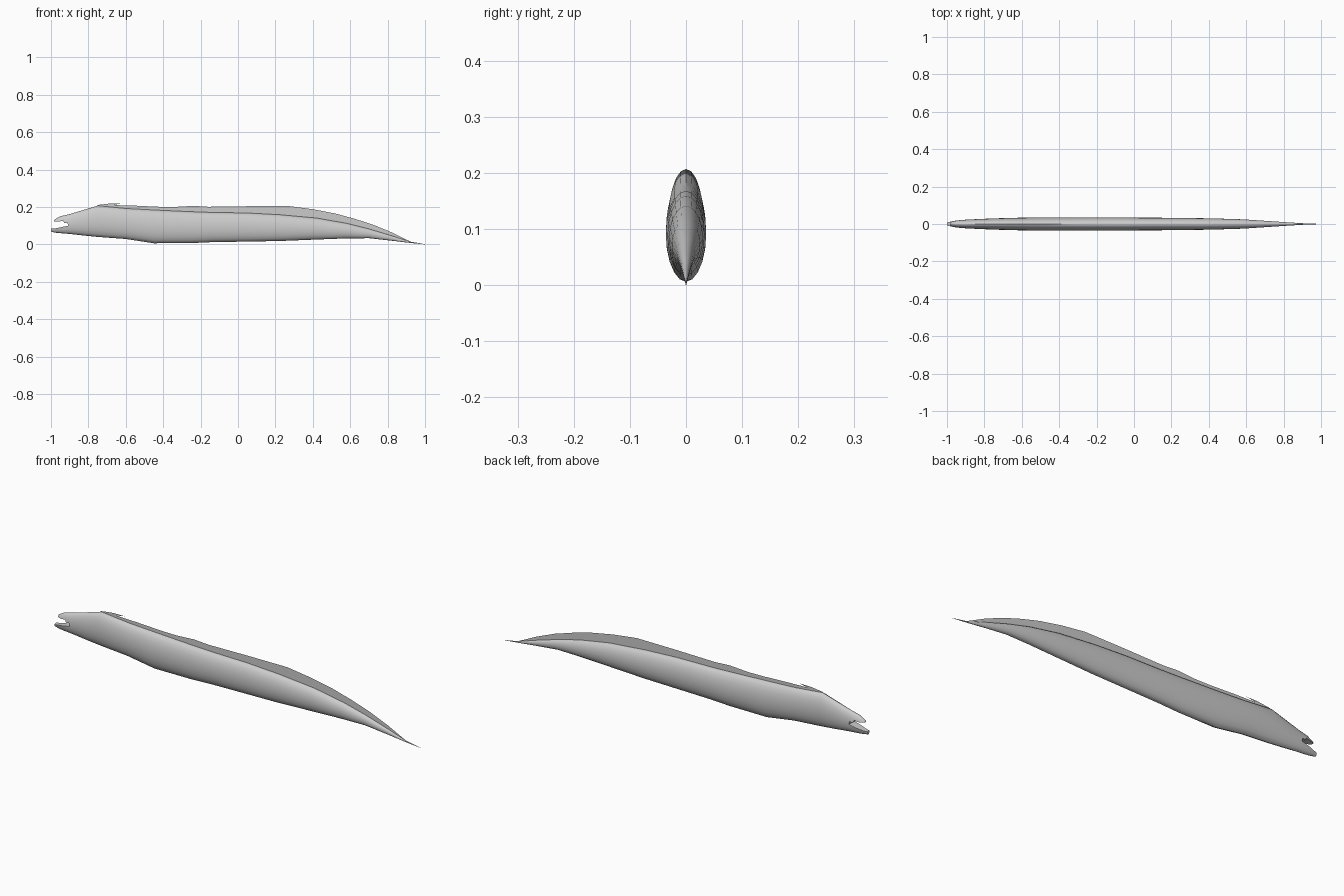
import bpy, bmesh, math

if "Cube" in bpy.data.objects:
    bpy.data.objects.remove(bpy.data.objects["Cube"])

# x, bottom z, top z, half width along the body
STATIONS = [
    (-1.0, .068, .088, .008), (-.98, .063, .134, .014), (-.95, .060, .150, .020),
    (-.90, .056, .162, .023), (-.82, .047, .186, .027), (-.75, .040, .207, .030),
    (-.60, .029, .192, .034), (-.45, .006, .184, .036), (-.25, .007, .175, .036),
    (-.14, .012, .171, .036), (.05, .015, .168, .034), (.22, .018, .159, .033),
    (.42, .026, .141, .030), (.58, .032, .113, .025), (.70, .033, .083, .017),
    (.82, .020, .047, .009), (.92, .008, .015, .003), (1.0, .0, .001, .0005),
]
SIDES = 20


def finish(bm, name):
    bmesh.ops.recalc_face_normals(bm, faces=bm.faces)
    mesh = bpy.data.meshes.new(name)
    bm.to_mesh(mesh)
    bm.free()
    ob = bpy.data.objects.new(name, mesh)
    bpy.context.collection.objects.link(ob)
    return ob


def body_top(x):
    for a, b in zip(STATIONS, STATIONS[1:]):
        if a[0] <= x <= b[0]:
            t = (x - a[0]) / (b[0] - a[0])
            return a[2] + t * (b[2] - a[2])


# Body: elliptical sections joined from snout to tail
bm = bmesh.new()
rings = []
for x, lo, hi, w in STATIONS:
    ring = []
    for i in range(SIDES):
        a = 2 * math.pi * i / SIDES
        ring.append(bm.verts.new((x, w * math.sin(a), (lo + hi) / 2 + (hi - lo) / 2 * math.cos(a))))
    rings.append(ring)
for r, s in zip(rings, rings[1:]):
    for i in range(SIDES):
        j = (i + 1) % SIDES
        bm.faces.new((r[i], r[j], s[j], s[i]))
bm.faces.new(rings[0])
bm.faces.new(rings[-1])
body = finish(bm, "body")

# Mouth cutter: open jaw outline extruded across the head
mouth = [(-1.02, .084), (-.985, .084), (-.945, .092), (-.908, .100), (-.912, .116),
         (-.928, .113), (-.935, .126), (-.96, .122), (-1.02, .126)]
bm = bmesh.new()
face = bm.faces.new([bm.verts.new((x, -.1, z)) for x, z in mouth])
ext = bmesh.ops.extrude_face_region(bm, geom=[face])
bmesh.ops.translate(bm, vec=(0, .2, 0), verts=[v for v in ext["geom"] if isinstance(v, bmesh.types.BMVert)])
cutter = finish(bm, "mouth_cutter")
cutter.hide_render = True

mod = body.modifiers.new("mouth", "BOOLEAN")
mod.operation = 'DIFFERENCE'
mod.solver = 'EXACT'
mod.object = cutter
bpy.context.view_layer.objects.active = body
body.select_set(True)
bpy.ops.object.modifier_apply(modifier="mouth")
bpy.data.objects.remove(cutter)
bpy.ops.object.shade_smooth_by_angle(angle=math.radians(40))

# Dorsal fin: thin sheet along the back
fin = [(-.75, .211), (-.66, .210), (-.55, .207), (-.42, .201), (-.34, .200), (-.24, .206),
       (-.16, .201), (.05, .204), (.27, .205), (.40, .188), (.52, .165), (.62, .138),
       (.72, .106), (.82, .065), (.92, .016)]
bm = bmesh.new()
cols = [(bm.verts.new((x, 0, body_top(x) - .003)), bm.verts.new((x, 0, z))) for x, z in fin]
for a, b in zip(cols, cols[1:]):
    bm.faces.new((a[0], b[0], b[1], a[1]))
finish(bm, "dorsal_fin")

# Free spine at the front of the fin
bm = bmesh.new()
bm.faces.new([bm.verts.new((x, 0, z)) for x, z in
              [(-.76, .204), (-.67, .210), (-.655, .213), (-.62, .219), (-.68, .219), (-.74, .212)]])
finish(bm, "fin_spine")
